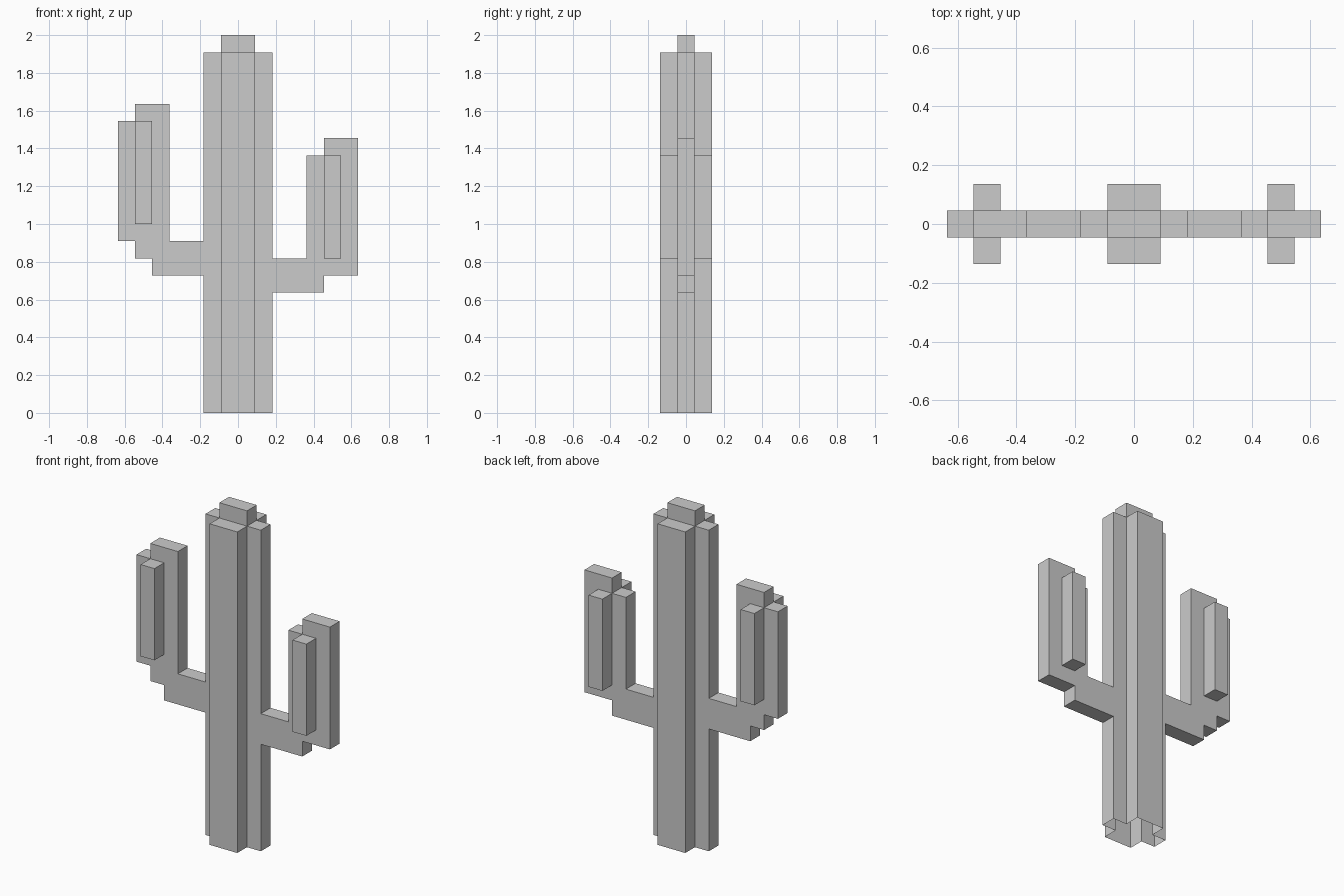
import bpy, bmesh, math
from mathutils import Vector

if "Cube" in bpy.data.objects:
    bpy.data.objects.remove(bpy.data.objects["Cube"])

U = 1 / 11  # one block; the cactus is 22 blocks tall

# Each part is a list of boxes in blocks: (x0, x1, z0, z1, depth reach in y)
PARTS = {
    "trunk": [
        (-2, 2, 0, 21, 0),     # side ribs
        (-1, 1, 0, 21, 1),     # front and back ribs
        (-1, 1, 21, 22, 0),    # crown
    ],
    "left_arm": [
        (-5, -2, 8, 10, 0),    # branch
        (-6, -4, 9, 18, 0),    # upright
        (-7, -6, 10, 17, 0),   # outer rib
        (-6, -5, 11, 17, 1),   # front and back ribs
    ],
    "right_arm": [
        (2, 5, 7, 9, 0),       # branch
        (5, 7, 8, 16, 0),      # upright
        (4, 5, 9, 15, 0),      # inner rib
        (5, 6, 9, 15, 1),      # front and back ribs
    ],
}


def cells(boxes):
    return {(x, y, z) for x0, x1, z0, z1, d in boxes
            for x in range(x0, x1) for y in range(-d, d + 1) for z in range(z0, z1)}


def skin(name, own, solid):
    """Outer skin of a part's blocks, without faces hidden inside the cactus."""
    bm = bmesh.new()
    for c in sorted(own):
        centre = Vector((c[0] + 0.5, c[1], c[2] + 0.5))
        for axis in range(3):
            for s in (-1, 1):
                n = [0, 0, 0]
                n[axis] = s
                neighbour = tuple(a + b for a, b in zip(c, n))
                # the underside of the trunk is open
                if neighbour in solid or neighbour[2] < 0:
                    continue
                n = Vector(n)
                a = Vector((0, 0, 0))
                a[(axis + 1) % 3] = 1
                b = n.cross(a)
                bm.faces.new([bm.verts.new((centre + (n + i * a + j * b) / 2) * U)
                              for i, j in ((-1, -1), (1, -1), (1, 1), (-1, 1))])
    bmesh.ops.remove_doubles(bm, verts=bm.verts, dist=U / 100)
    # merge block faces into large flat faces
    bmesh.ops.dissolve_limit(bm, angle_limit=math.radians(1),
                             verts=bm.verts, edges=bm.edges)
    mesh = bpy.data.meshes.new(name)
    bm.to_mesh(mesh)
    bm.free()
    bpy.context.collection.objects.link(bpy.data.objects.new(name, mesh))


blocks = {name: cells(boxes) for name, boxes in PARTS.items()}
solid = set().union(*blocks.values())
for name, own in blocks.items():
    skin(name, own, solid)
